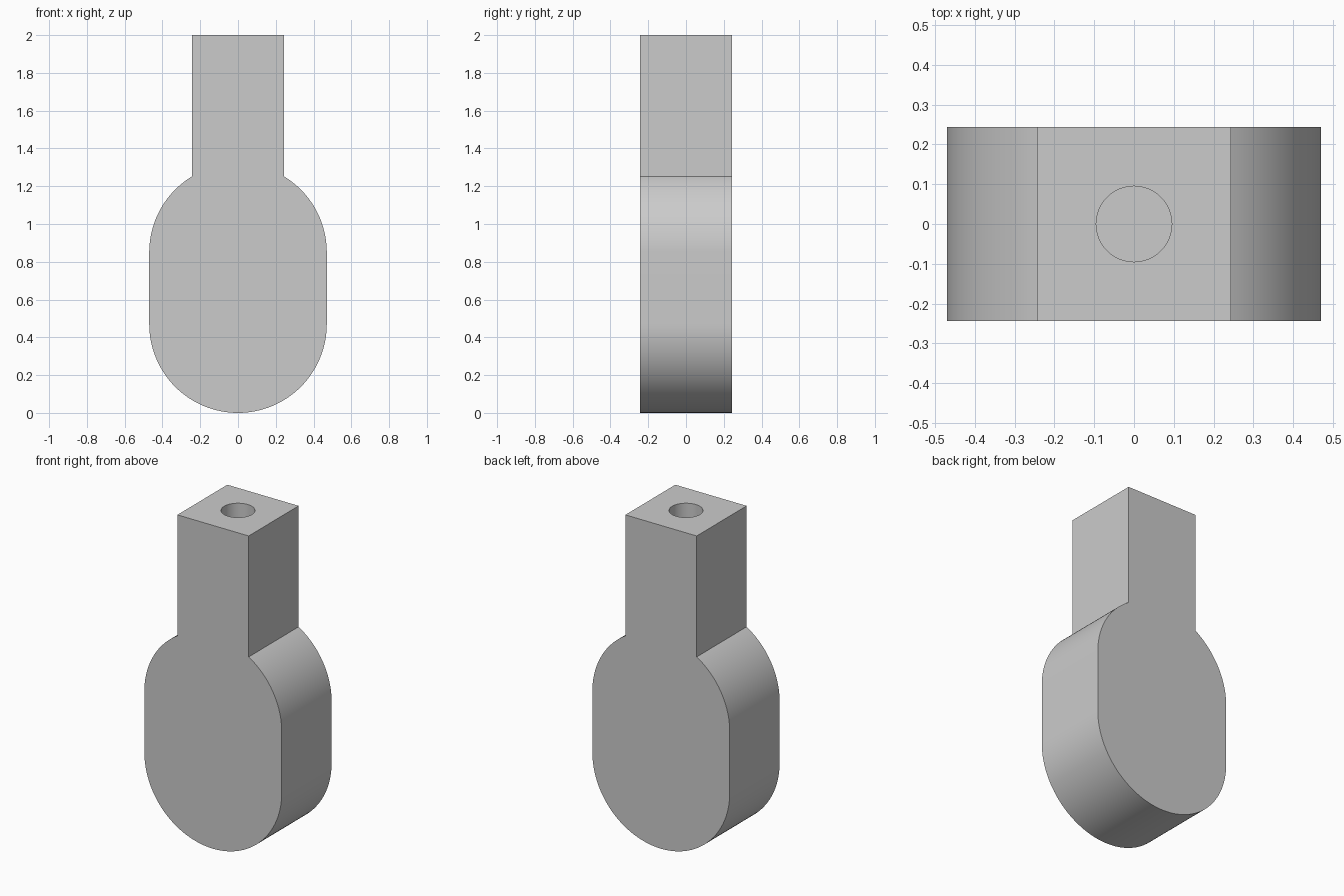
import bpy, bmesh, math

cube = bpy.data.objects.get("Cube")
if cube:
    bpy.data.objects.remove(cube)

R = 0.47          # radius of the rounded ends
NECK = 0.244      # half width of the square neck, also half the depth
LOW, HIGH = R, 0.85
HOLE_R, HOLE_DEPTH = 0.095, 0.5
STEPS = 32

grey = bpy.data.materials.new("plain grey")
grey.use_nodes = True
colour = (0.6, 0.6, 0.6, 1)
grey.diffuse_color = colour
grey.node_tree.nodes["Principled BSDF"].inputs["Base Color"].default_value = colour


def arc(cz, start, end):
    """Points along an arc of the rounded body."""
    angles = [start + (end - start) * i / STEPS for i in range(STEPS + 1)]
    return [(R * math.cos(a), cz + R * math.sin(a)) for a in angles]


# Right-hand half of the outline, from the bottom up to the neck top
half = arc(LOW, -math.pi / 2, 0) + arc(HIGH, 0, math.acos(NECK / R)) + [(NECK, 2)]
outline = half + [(-x, z) for x, z in reversed(half[1:])]

# Rounded body and square neck as one extruded solid
bm = bmesh.new()
face = bm.faces.new([bm.verts.new((x, -NECK, z)) for x, z in outline])
result = bmesh.ops.extrude_face_region(bm, geom=[face])
moved = [v for v in result["geom"] if isinstance(v, bmesh.types.BMVert)]
bmesh.ops.translate(bm, verts=moved, vec=(0, 2 * NECK, 0))
bmesh.ops.recalc_face_normals(bm, faces=bm.faces)
mesh = bpy.data.meshes.new("rounded_body_with_neck")
bm.to_mesh(mesh)
bm.free()
mesh.materials.append(grey)
body = bpy.data.objects.new("rounded_body_with_neck", mesh)
bpy.context.collection.objects.link(body)

# Blind round hole in the neck top
bpy.ops.mesh.primitive_cylinder_add(vertices=64, radius=HOLE_R,
                                    depth=2 * HOLE_DEPTH, location=(0, 0, 2))
cutter = bpy.context.object
cutter.name = "hole_cutter"
cutter.data.materials.append(grey)
cutter.hide_render = True
cut = body.modifiers.new("neck_hole", "BOOLEAN")
cut.operation = "DIFFERENCE"
cut.solver = "EXACT"
cut.object = cutter

bpy.ops.object.select_all(action="DESELECT")
body.select_set(True)
bpy.context.view_layer.objects.active = body
bpy.ops.object.modifier_apply(modifier=cut.name)
bpy.data.objects.remove(cutter)
bpy.ops.object.shade_smooth_by_angle(angle=math.radians(30))
